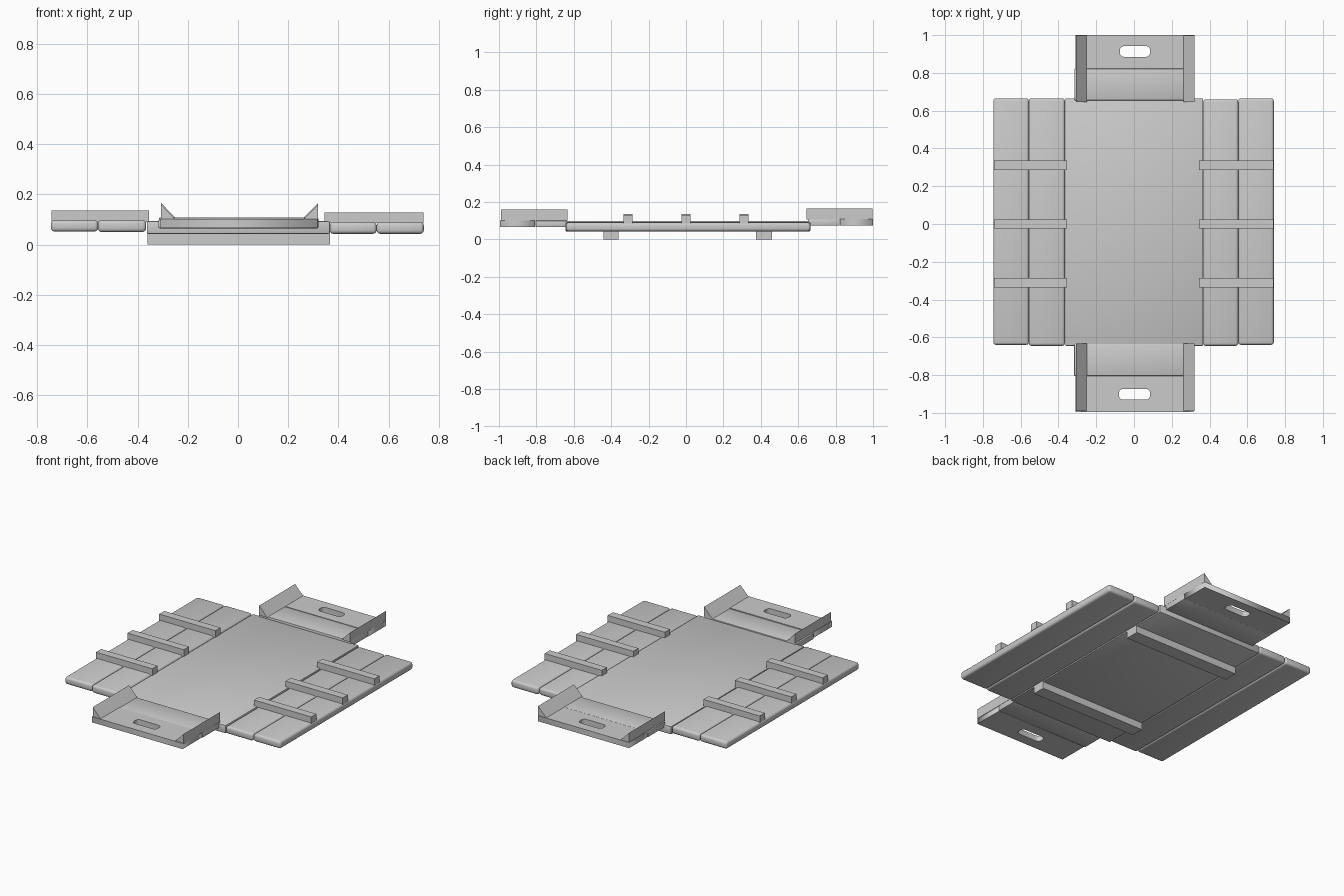
import bpy, bmesh, math

if "Cube" in bpy.data.objects:
    bpy.data.objects.remove(bpy.data.objects["Cube"])


def box(name, x, y, z, bevel=0.0, segments=3):
    """Box from (min, max) ranges, with optional rounded edges."""
    bm = bmesh.new()
    bmesh.ops.create_cube(bm, size=1)
    for v in bm.verts:
        for i, (lo, hi) in enumerate((x, y, z)):
            v.co[i] = (lo + hi) / 2 + v.co[i] * (hi - lo)
    if bevel:
        bmesh.ops.bevel(bm, geom=bm.edges[:], offset=bevel, segments=segments,
                        profile=0.5, affect='EDGES')
    me = bpy.data.meshes.new(name)
    bm.to_mesh(me)
    bm.free()
    ob = bpy.data.objects.new(name, me)
    bpy.context.collection.objects.link(ob)
    if bevel:
        bpy.ops.object.select_all(action='DESELECT')
        ob.select_set(True)
        bpy.context.view_layer.objects.active = ob
        bpy.ops.object.shade_smooth_by_angle(angle=math.radians(35))
    return ob


def wedge(name, x_out, x_in, y, z0, z1):
    """Triangular strip running along y, upright on its outer side."""
    bm = bmesh.new()
    prof = [(x_out, z0), (x_in, z0), (x_out, z1)]
    a, b = ([bm.verts.new((px, yy, pz)) for px, pz in prof] for yy in y)
    bm.faces.new(a)
    bm.faces.new(b[::-1])
    for i in range(3):
        j = (i + 1) % 3
        bm.faces.new((a[j], a[i], b[i], b[j]))
    bmesh.ops.recalc_face_normals(bm, faces=bm.faces[:])
    me = bpy.data.meshes.new(name)
    bm.to_mesh(me)
    bm.free()
    bpy.context.collection.objects.link(bpy.data.objects.new(name, me))


def slotted_board(name, x, y, z, slot_x, slot_y, r):
    """Flat board with a rounded hand slot, as a filled 2D curve."""
    outer = [(x[0], y[0]), (x[1], y[0]), (x[1], y[1]), (x[0], y[1])]
    corners = [(slot_x[1] - r, slot_y[1] - r), (slot_x[0] + r, slot_y[1] - r),
               (slot_x[0] + r, slot_y[0] + r), (slot_x[1] - r, slot_y[0] + r)]
    inner = []
    for k, (cx, cy) in enumerate(corners):
        for s in range(5):
            t = math.pi / 2 * (k + s / 4)
            inner.append((cx + r * math.cos(t), cy + r * math.sin(t)))
    cu = bpy.data.curves.new(name, 'CURVE')
    cu.dimensions = '2D'
    cu.fill_mode = 'BOTH'
    cu.extrude = (z[1] - z[0]) / 2
    for pts in (outer, inner):
        sp = cu.splines.new('POLY')
        sp.points.add(len(pts) - 1)
        for p, (px, py) in zip(sp.points, pts):
            p.co = (px, py, 0, 1)
        sp.use_cyclic_u = True
    ob = bpy.data.objects.new(name, cu)
    ob.location.z = (z[0] + z[1]) / 2
    bpy.context.collection.objects.link(ob)
    # turn the curve into a plain mesh
    bpy.ops.object.select_all(action='DESELECT')
    ob.select_set(True)
    bpy.context.view_layer.objects.active = ob
    bpy.ops.object.convert(target='MESH')


# Floor of the opened crate and its two runners
box("floor_panel", (-0.363, 0.366), (-0.645, 0.665), (0.043, 0.093), 0.005, 2)
for label, y in (("front", (-0.44, -0.36)), ("back", (0.375, 0.46))):
    box(label + "_runner", (-0.36, 0.366), y, (0, 0.045))

# Side walls folded out flat: two rounded planks each
box("left_inner_plank", (-0.557, -0.366), (-0.645, 0.665), (0.05, 0.098), 0.014)
box("left_outer_plank", (-0.745, -0.557), (-0.64, 0.665), (0.052, 0.098), 0.014)
box("right_inner_plank", (0.366, 0.552), (-0.645, 0.66), (0.043, 0.09), 0.014)
box("right_outer_plank", (0.552, 0.74), (-0.64, 0.665), (0.043, 0.09), 0.014)

# Cross battens on the side walls
for i, y in enumerate((-0.31, 0.0, 0.31)):
    span = (y - 0.025, y + 0.025)
    box(f"left_batten_{i + 1}", (-0.742, -0.355), span, (0.09, 0.135))
    box(f"right_batten_{i + 1}", (0.345, 0.738), span, (0.085, 0.128))

# End walls folded out flat: inner plank, slotted outer plank, corner strips
slotted_board("front_slotted_plank", (-0.309, 0.316), (-0.995, -0.806),
              (0.067, 0.102), (-0.08, 0.085), (-0.93, -0.873), 0.022)
box("front_inner_plank", (-0.317, 0.32), (-0.804, -0.635), (0.065, 0.1), 0.004, 2)
slotted_board("back_slotted_plank", (-0.309, 0.319), (0.824, 1.0),
              (0.073, 0.108), (-0.075, 0.085), (0.885, 0.942), 0.022)
box("back_inner_plank", (-0.315, 0.32), (0.655, 0.822), (0.074, 0.108), 0.004, 2)
for label, y, z0, z1 in (("front", (-0.99, -0.633), 0.1, 0.16),
                         ("back", (0.645, 0.998), 0.107, 0.166)):
    wedge(label + "_left_corner_strip", -0.306, -0.25, y, z0, z1)
    wedge(label + "_right_corner_strip", 0.319, 0.261, y, z0, z1)
